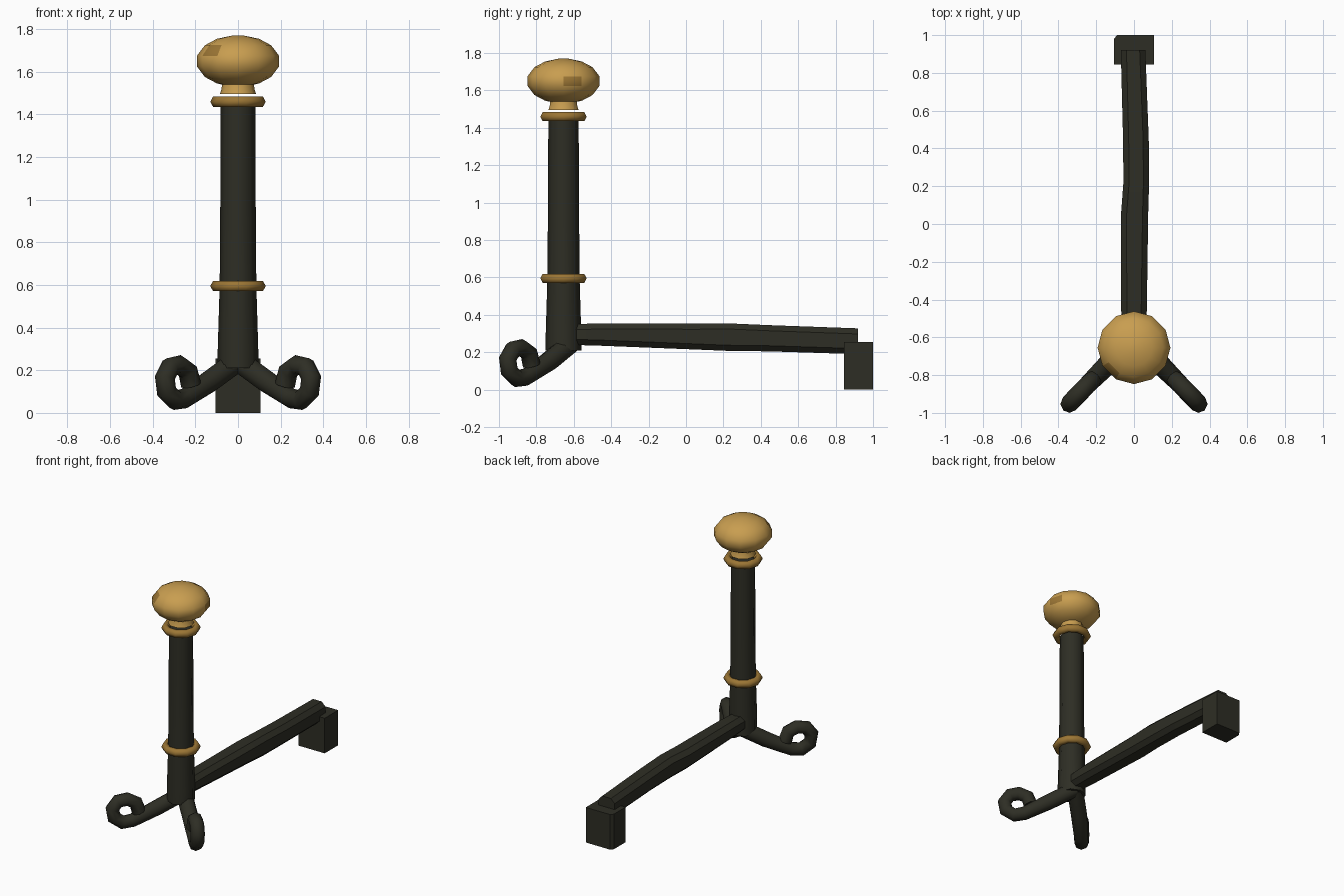
import bpy, bmesh, math
from mathutils import Vector

if "Cube" in bpy.data.objects:
    bpy.data.objects.remove(bpy.data.objects["Cube"], do_unlink=True)


def material(name, rgb):
    m = bpy.data.materials.new(name)
    m.use_nodes = True
    m.diffuse_color = (*rgb, 1)
    m.node_tree.nodes["Principled BSDF"].inputs["Base Color"].default_value = (*rgb, 1)
    return m


iron = material("black iron", (0.027, 0.027, 0.018))
brass = material("polished brass", (0.58, 0.34, 0.08))
dark_brass = material("dark brass", (0.33, 0.18, 0.035))
POST_Y = -0.655


def smooth(ob, angle=40):
    bpy.ops.object.select_all(action="DESELECT")
    ob.select_set(True)
    bpy.context.view_layer.objects.active = ob
    bpy.ops.object.shade_smooth_by_angle(angle=math.radians(angle))


def loft(name, rings, mat, closed=False, angle=40):
    """Skin a list of point rings, capping the ends unless they join up."""
    bm = bmesh.new()
    rows = [[bm.verts.new(p) for p in ring] for ring in rings]
    n = len(rows[0])
    pairs = list(zip(rows, rows[1:])) + ([(rows[-1], rows[0])] if closed else [])
    for a, b in pairs:
        for i in range(n):
            j = (i + 1) % n
            bm.faces.new((a[i], a[j], b[j], b[i]))
    if not closed:
        bm.faces.new(rows[0])
        bm.faces.new(rows[-1])
    bmesh.ops.recalc_face_normals(bm, faces=bm.faces)
    me = bpy.data.meshes.new(name)
    bm.to_mesh(me)
    bm.free()
    ob = bpy.data.objects.new(name, me)
    bpy.context.collection.objects.link(ob)
    me.materials.append(mat)
    smooth(ob, angle)
    return ob


def lathe(name, profile, mat, sides=8, closed=False, angle=40):
    """Turn (radius, height) pairs about the post axis."""
    turns = [math.tau * i / sides for i in range(sides)]
    rings = [[(r * math.cos(t), POST_Y + r * math.sin(t), z) for t in turns]
             for r, z in profile]
    return loft(name, rings, mat, closed, angle)


# Upright post
lathe("post", [(0.095, 0.21), (0.095, 0.3), (0.086, 0.6), (0.083, 1.0), (0.081, 1.45)],
      iron, angle=60)

# Brass collars
for name, z in (("lower_collar", 0.595), ("upper_collar", 1.46)):
    profile = [(0.104 + 0.026 * math.cos(math.tau * k / 6),
                z + 0.028 * math.sin(math.tau * k / 6)) for k in range(6)]
    lathe(name, profile, dark_brass, sides=10, closed=True, angle=65)

# Neck and flattened ball finial
lathe("neck", [(0.085, 1.495), (0.078, 1.515), (0.074, 1.545)], brass, sides=10)
steps = [math.radians(a) for a in (-82, -60, -38, -12, 12, 38, 60, 82)]
knob = lathe("knob", [(0.197 * math.cos(a), 1.65 + 0.121 * math.sin(a)) for a in steps],
             brass, sides=12, angle=60)
knob.data.materials.append(dark_brass)
# Tarnished facets on the finial
for spot in ((-0.13, -0.13, 1.68), (0.18, 0.05, 1.65)):
    target = Vector(spot) + Vector((0, POST_Y, 0))
    face = min(knob.data.polygons, key=lambda f: (f.center - target).length)
    face.material_index = 1


# Hand-forged rail: chamfered bar with slight waviness
def bar_ring(y, cx, half, low, high):
    c = 0.03
    return [(cx - half + c, y, low), (cx + half - c, y, low),
            (cx + half, y, low + c), (cx + half, y, high - c),
            (cx + half - c, y, high), (cx - half + c, y, high),
            (cx - half, y, high - c), (cx - half, y, low + c)]


loft("log_rail", [bar_ring(*s) for s in (
    (-0.62, 0, 0.062, 0.24, 0.35), (-0.45, 0, 0.068, 0.235, 0.355),
    (0.05, 0.003, 0.072, 0.215, 0.353), (0.22, 0.012, 0.068, 0.208, 0.355),
    (0.45, 0.01, 0.068, 0.205, 0.345), (0.92, -0.005, 0.065, 0.19, 0.328))],
    iron, angle=35)

# Rear foot block
block = loft("rear_foot", [[(-0.106, 0.845, z), (0.106, 0.845, z), (0.106, 1, z),
                            (-0.09, 1, z), (-0.106, 0.98, z)] for z in (0, 0.255)],
             iron, angle=20)


# Curled front legs
path = [(0, -0.62, 0.245), (0.13, -0.735, 0.15), (0.25, -0.855, 0.068),
        (0.295, -0.905, 0.06), (0.335, -0.945, 0.1), (0.343, -0.953, 0.165),
        (0.318, -0.925, 0.215), (0.275, -0.88, 0.224), (0.235, -0.84, 0.195),
        (0.22, -0.825, 0.13)]
for side, name in ((1, "left_leg"), (-1, "right_leg")):
    cu = bpy.data.curves.new(name, "CURVE")
    cu.dimensions = "3D"
    cu.bevel_depth = 0.05
    cu.bevel_resolution = 2
    cu.use_fill_caps = True
    sp = cu.splines.new("POLY")
    sp.points.add(len(path) - 1)
    for i, (pt, (x, y, z)) in enumerate(zip(sp.points, path)):
        pt.co = (side * x, y, z, 1)
        pt.radius = 1.1 if i < 2 else 0.95
    leg = bpy.data.objects.new(name, cu)
    bpy.context.collection.objects.link(leg)
    bpy.ops.object.select_all(action="DESELECT")
    leg.select_set(True)
    bpy.context.view_layer.objects.active = leg
    bpy.ops.object.convert(target="MESH")
    leg = bpy.context.view_layer.objects.active
    leg.data.materials.clear()
    leg.data.materials.append(iron)
    smooth(leg, 50)
